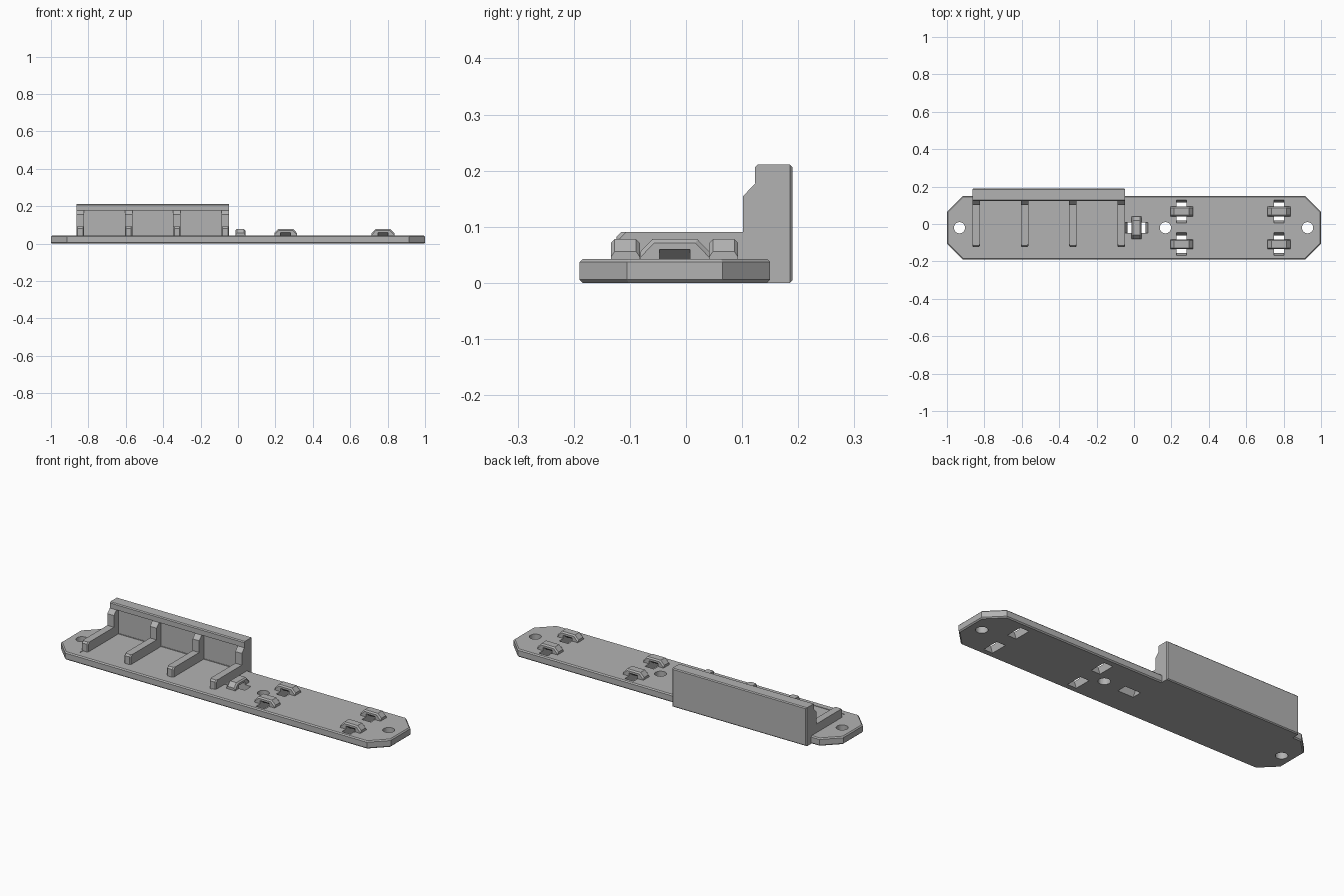
import bpy, bmesh, math
from mathutils import Vector

cube = bpy.data.objects.get("Cube")
if cube:
    bpy.data.objects.remove(cube, do_unlink=True)

grey = bpy.data.materials.new("plain grey")
grey.use_nodes = True
COLOUR = (0.45, 0.45, 0.45, 1)
grey.diffuse_color = COLOUR
grey.node_tree.nodes["Principled BSDF"].inputs["Base Color"].default_value = COLOUR

MID_Y = -0.02      # centre line of the base plate
TOP = 0.043        # top of the base plate


def finish(name, bm):
    bmesh.ops.recalc_face_normals(bm, faces=bm.faces)
    mesh = bpy.data.meshes.new(name)
    bm.to_mesh(mesh)
    bm.free()
    mesh.materials.append(grey)
    ob = bpy.data.objects.new(name, mesh)
    bpy.context.collection.objects.link(ob)
    return ob


def prism(name, profile, place, lo, hi, bevel=0, rule=None):
    """Sweep a 2D profile from lo to hi; place(a, b, t) gives the 3D point."""
    bm = bmesh.new()
    ends = [[bm.verts.new(place(a, b, t)) for a, b in profile] for t in (lo, hi)]
    n = len(profile)
    bm.faces.new(ends[0])
    bm.faces.new(ends[1][::-1])
    for i in range(n):
        j = (i + 1) % n
        bm.faces.new((ends[0][i], ends[0][j], ends[1][j], ends[1][i]))
    if bevel:
        bmesh.ops.recalc_face_normals(bm, faces=bm.faces)
        edges = [e for e in bm.edges if rule(e.verts[0].co, e.verts[1].co)]
        bmesh.ops.bevel(bm, geom=edges, offset=bevel, segments=1,
                        affect='EDGES', clamp_overlap=True)
    return finish(name, bm)


def along_x(a, b, t):
    return Vector((t, a, b))


def along_z(a, b, t):
    return Vector((a, b, t))


def rect(a0, a1, b0, b1):
    return [(a0, b0), (a1, b0), (a1, b1), (a0, b1)]


def cut(target, cutter):
    mod = target.modifiers.new("cut", 'BOOLEAN')
    mod.operation = 'DIFFERENCE'
    mod.solver = 'EXACT'
    mod.object = cutter
    bpy.context.view_layer.objects.active = target
    bpy.ops.object.modifier_apply(modifier=mod.name)
    bpy.data.objects.remove(cutter, do_unlink=True)


# Base plate with clipped corners and softened rims
half, cor = 0.17, 0.085
outline = []
for sx, sy in ((1, 1), (-1, 1), (-1, -1), (1, -1)):
    pair = [(sx, MID_Y + sy * (half - cor)), (sx * (1 - cor), MID_Y + sy * half)]
    outline += pair if sx * sy > 0 else pair[::-1]
plate = prism("base_plate", outline, along_z, 0, TOP, 0.006,
              lambda p, q: abs(p.z - q.z) < 1e-5)

# Shallow tray under the dividers
cut(plate, prism("tray_cutter", rect(-0.853, -0.067, -0.155, 0.14),
                 along_z, TOP - 0.003, 0.1))

# Screw holes
for x in (-0.933, 0.168, 0.928):
    ring = [(x + 0.03 * math.cos(math.tau * i / 32),
             MID_Y + 0.03 * math.sin(math.tau * i / 32)) for i in range(32)]
    cut(plate, prism("hole_cutter", ring, along_z, -0.1, 0.1))


def tie_point(x, y, turned):
    """Map clip coordinates (length u, across v, height z) into the model."""
    def place(u, v, z):
        return Vector((x - v, y + u, z)) if turned else Vector((x + u, y + v, z))
    return place


def tie_clip(name, x, y, turned=False):
    place = tie_point(x, y, turned)
    # Slot through the plate with sloping ends
    slot = [(-0.044, -0.01), (0.044, -0.01), (0.063, TOP + 0.005), (-0.063, TOP + 0.005)]
    cut(plate, prism("slot_cutter", slot, lambda a, b, t: place(t, a, b),
                     -0.027, 0.027))
    # Arch over the slot
    arch = [(-0.061, 0.037), (-0.061, 0.056), (-0.04, 0.078), (0.04, 0.078),
            (0.061, 0.056), (0.061, 0.037), (0.027, 0.037), (0.027, 0.06),
            (-0.027, 0.06), (-0.027, 0.037)]

    def outer_rim(p, q):
        run = (p - q).to_2d()
        level = abs(run.y if not turned else run.x) < 1e-5
        return level and max(p.z, q.z) > 0.061 or (
            level and abs(p.z - q.z) < 0.021 and min(p.z, q.z) > 0.05
            and max(p.z, q.z) > 0.061)
    prism(name, arch, lambda a, b, t: place(a, t, b), -0.026, 0.026, 0.007, outer_rim)
    # Wedge below the arch that guides the strap
    wedge = [(-0.024, 0.061), (0.024, 0.061), (0, 0.041)]
    prism(name + "_guide", wedge, lambda a, b, t: place(t, a, b), -0.028, 0.028)


# Four clips on the open half and one turned clip beside the holder
for x, end in ((0.255, "inner"), (0.775, "outer")):
    for y, side in ((0.067, "back"), (-0.108, "front")):
        tie_clip(f"{end}_{side}_clip", x, y)
tie_clip("middle_clip", 0.013, MID_Y, True)

# Back wall with an overhanging lip
LEFT, RIGHT = -0.864, -0.048
wall = [(0.142, 0), (0.19, 0), (0.19, 0.211), (0.123, 0.211), (0.123, 0.178),
        (0.142, 0.178)]
prism("back_wall", wall, along_x, LEFT, RIGHT, 0.005,
      lambda p, q: (p.y > 0.18 and q.y > 0.18) or (p.z > 0.2 and q.z > 0.2
                                                 and abs(p.x - q.x) > 0.1))

# L-shaped dividers
divider = [(0.15, 0.035), (-0.124, 0.035), (-0.124, 0.082), (-0.115, 0.091),
           (0.102, 0.091), (0.102, 0.155), (0.125, 0.179), (0.15, 0.179)]
WIDE = 0.04
for i in range(4):
    x = LEFT + i * (RIGHT - LEFT - WIDE) / 3
    prism(f"divider_{i + 1}", divider, along_x, x, x + WIDE, 0.006,
          lambda p, q: abs(p.x - q.x) < 1e-5 and p.y < -0.11 and q.y < -0.11
          and min(p.z, q.z) < 0.09)
